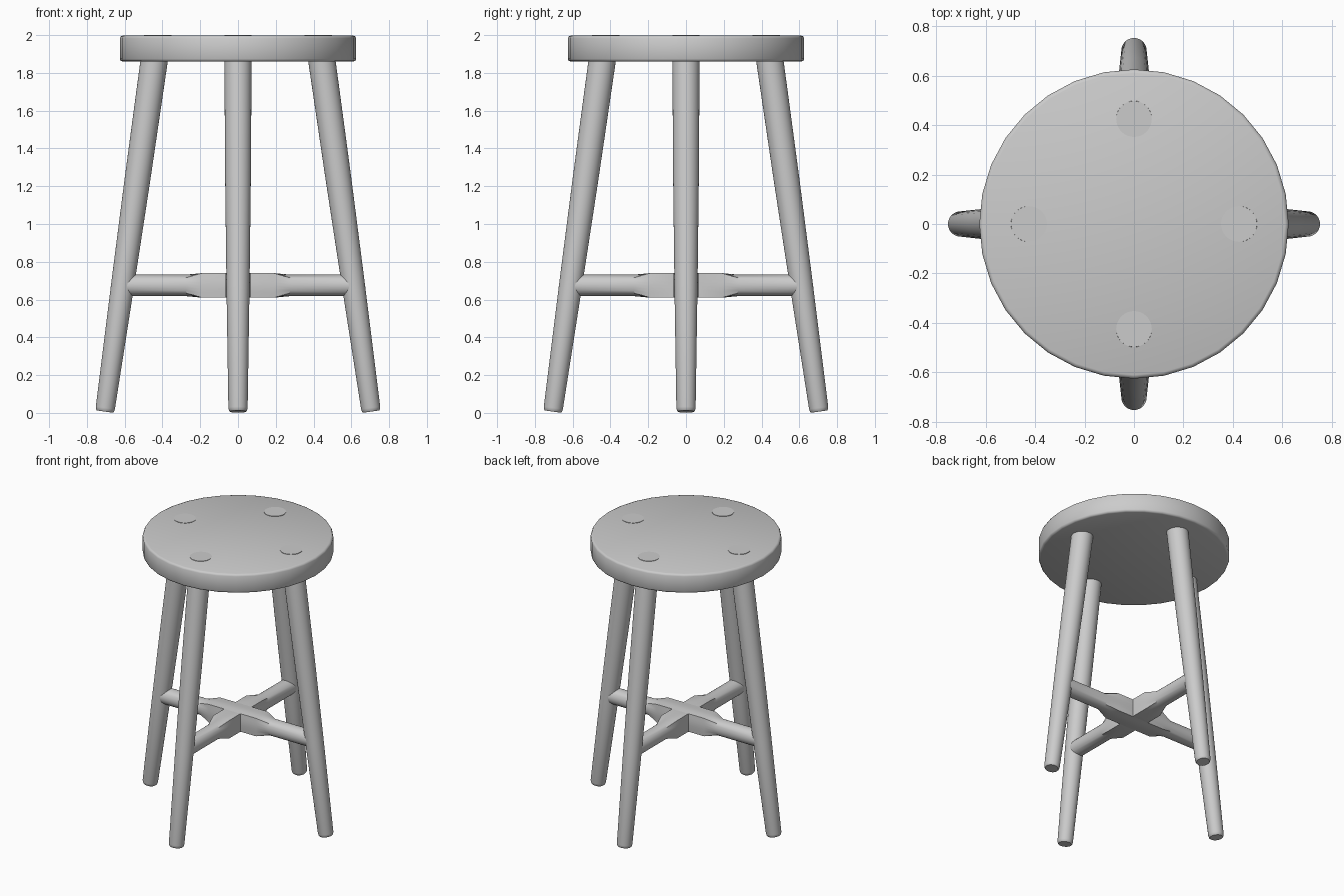
import bpy, bmesh
from math import cos, sin, pi
from mathutils import Matrix, Vector

if "Cube" in bpy.data.objects:
    bpy.data.objects.remove(bpy.data.objects["Cube"])


def loft(name, rings, smooth=30):
    """Skin a list of equal-length point rings and cap both ends."""
    bm = bmesh.new()
    loops = [[bm.verts.new(p) for p in ring] for ring in rings]
    n = len(loops[0])
    for a, b in zip(loops, loops[1:]):
        for i in range(n):
            j = (i + 1) % n
            bm.faces.new((a[i], a[j], b[j], b[i]))
    bm.faces.new(loops[0])
    bm.faces.new(loops[-1])
    bmesh.ops.recalc_face_normals(bm, faces=bm.faces)
    mesh = bpy.data.meshes.new(name)
    bm.to_mesh(mesh)
    bm.free()
    ob = bpy.data.objects.new(name, mesh)
    bpy.context.collection.objects.link(ob)
    bpy.ops.object.select_all(action='DESELECT')
    ob.select_set(True)
    bpy.context.view_layer.objects.active = ob
    bpy.ops.object.shade_smooth_by_angle(angle=smooth * pi / 180)
    return ob


def circle(r, n):
    return [(r * cos(2 * pi * i / n), r * sin(2 * pi * i / n)) for i in range(n)]


def square(h, n):
    pts = []
    for x, y in circle(1, n):
        m = max(abs(x), abs(y))
        pts.append((h * x / m, h * y / m))
    return pts


# Seat: thick disc with softened rims
seat_profile = [(0.611, 1.86), (0.621, 1.864), (0.626, 1.874),
                (0.626, 1.983), (0.621, 1.993), (0.611, 1.997)]
loft("seat", [[(x, y, z) for x, y in circle(r, 32)] for r, z in seat_profile], 50)

# Legs: splayed, tapered, through-tenoned to the seat top
foot, head = Vector((0.705, 0, 0.007)), Vector((0.425, 0, 2.0))
axis = (head - foot).normalized()
side = Vector((axis.z, 0, -axis.x))
leg_profile = [(0.0, 0.043), (0.003, 0.048), (0.01, 0.051), (0.33, 0.061),
               (0.62, 0.068), (0.93, 0.072), (1.0, 0.072)]
leg_rings = []
for t, r in leg_profile:
    ring = [foot.lerp(head, t) + side * u + Vector((0, v, 0)) for u, v in circle(r, 32)]
    if t == 1.0:  # trimmed level with the seat
        ring = [p + axis * ((head.z - p.z) / axis.z) for p in ring]
    leg_rings.append(ring)
for k, name in enumerate(("right_leg", "back_leg", "left_leg", "front_leg")):
    turn = Matrix.Rotation(k * pi / 2, 3, 'Z')
    loft(name, [[turn @ p for p in ring] for ring in leg_rings], 40)

# Cross stretchers: square at the centre, round toward the legs
N, Z = 24, 0.675
S, C = square(0.065, N), circle(0.057, N)


def stretcher(name, stations, angle):
    turn = Matrix.Rotation(angle, 3, 'Z')
    loft(name, [[turn @ Vector((x, a, Z + b)) for a, b in section]
                for x, section in stations], 25)


arm = [(0.19, S), (0.275, C), (0.6, C)]
stretcher("side_to_side_stretcher", [(-x, s) for x, s in reversed(arm)] + arm, 0)
for name, angle in (("back_stretcher", pi / 2), ("front_stretcher", -pi / 2)):
    stretcher(name, [(0.065, S)] + arm, angle)
